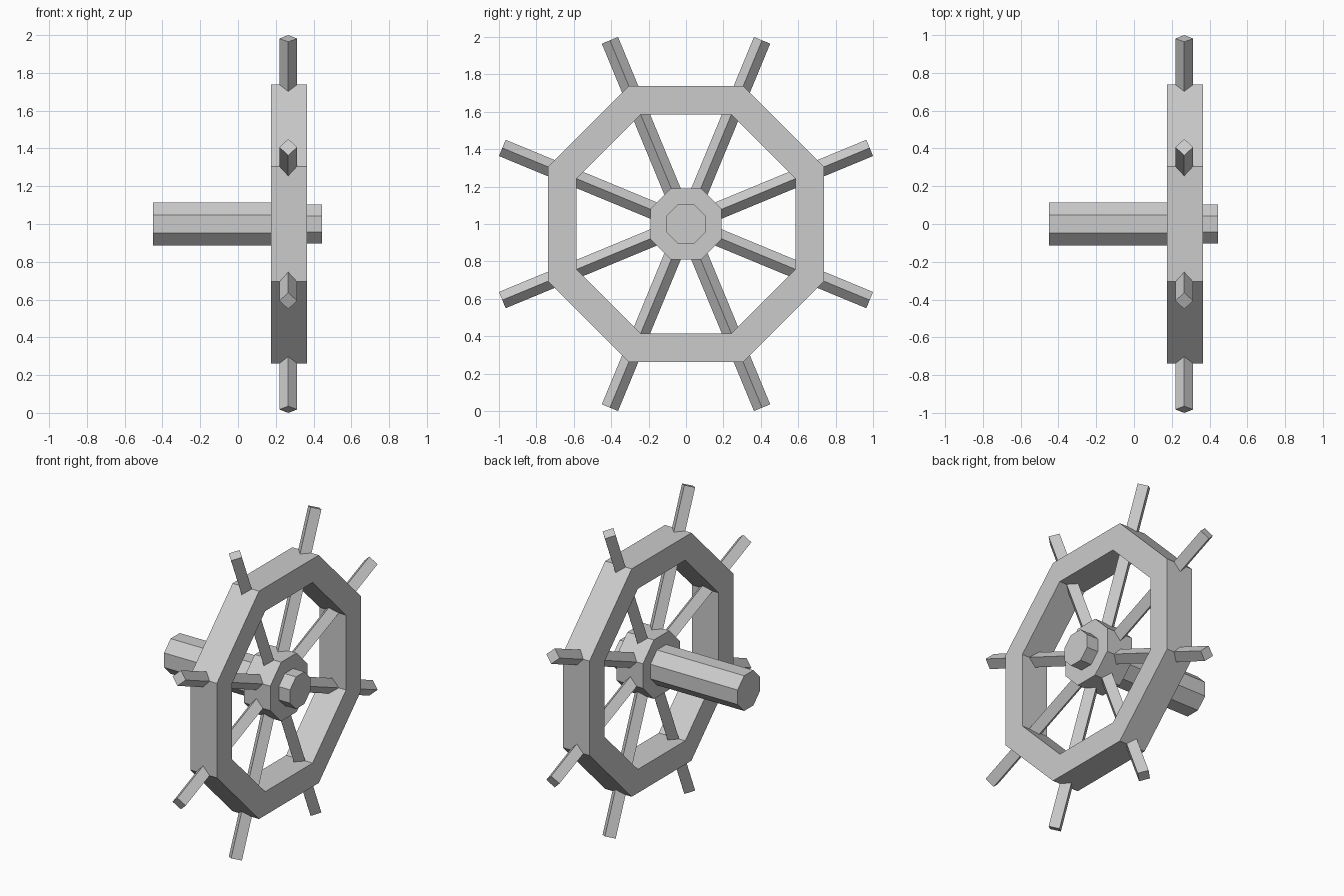
import bpy, bmesh
from math import cos, sin, pi, radians
from mathutils import Matrix

if "Cube" in bpy.data.objects:
    bpy.data.objects.remove(bpy.data.objects["Cube"])

C = cos(pi / 8)          # apothem to corner radius for an octagon
AXIS_Z = 1.0             # height of the wheel's axis


def finish(name, bm):
    bmesh.ops.recalc_face_normals(bm, faces=bm.faces)
    me = bpy.data.meshes.new(name)
    bm.to_mesh(me)
    bm.free()
    ob = bpy.data.objects.new(name, me)
    bpy.context.collection.objects.link(ob)
    ob.location.z = AXIS_Z
    return ob


def octagon(bm, x, apothem):
    r = apothem / C
    return [bm.verts.new((x, r * cos(pi / 8 + k * pi / 4), r * sin(pi / 8 + k * pi / 4)))
            for k in range(8)]


def bridge(bm, a, b):
    for i in range(len(a)):
        j = (i + 1) % len(a)
        bm.faces.new((a[i], a[j], b[j], b[i]))


def octagonal_bar(name, x0, x1, apothem):
    bm = bmesh.new()
    a, b = octagon(bm, x0, apothem), octagon(bm, x1, apothem)
    bridge(bm, a, b)
    bm.faces.new(a)
    bm.faces.new(b)
    return finish(name, bm)


# Rim: square section swept round an octagon
bm = bmesh.new()
loops = [octagon(bm, x, a) for x, a in
         ((0.175, 0.738), (0.365, 0.738), (0.365, 0.585), (0.175, 0.585))]
for i in range(4):
    bridge(bm, loops[i], loops[(i + 1) % 4])
finish("rim", bm)

# Hub, its front boss and the long rear axle
octagonal_bar("hub", 0.175, 0.365, 0.191)
octagonal_bar("front_boss", 0.365, 0.446, 0.104)
octagonal_bar("axle", -0.45, 0.175, 0.114)

# Spokes: diamond-section bars running through the rim to become handles
R0, R1, HALF_DIAG = 0.15, 1.063, 0.047
for k in range(8):
    bm = bmesh.new()
    bmesh.ops.create_cone(bm, cap_ends=True, segments=4, radius1=HALF_DIAG,
                          radius2=HALF_DIAG, depth=R1 - R0,
                          matrix=Matrix.Translation((0, 0, (R0 + R1) / 2)))
    bm.transform(Matrix.Translation((0.266, 0, 0))
                 @ Matrix.Rotation(radians(22.5 + 45 * k), 4, 'X'))
    finish(f"spoke_{k + 1}", bm)
